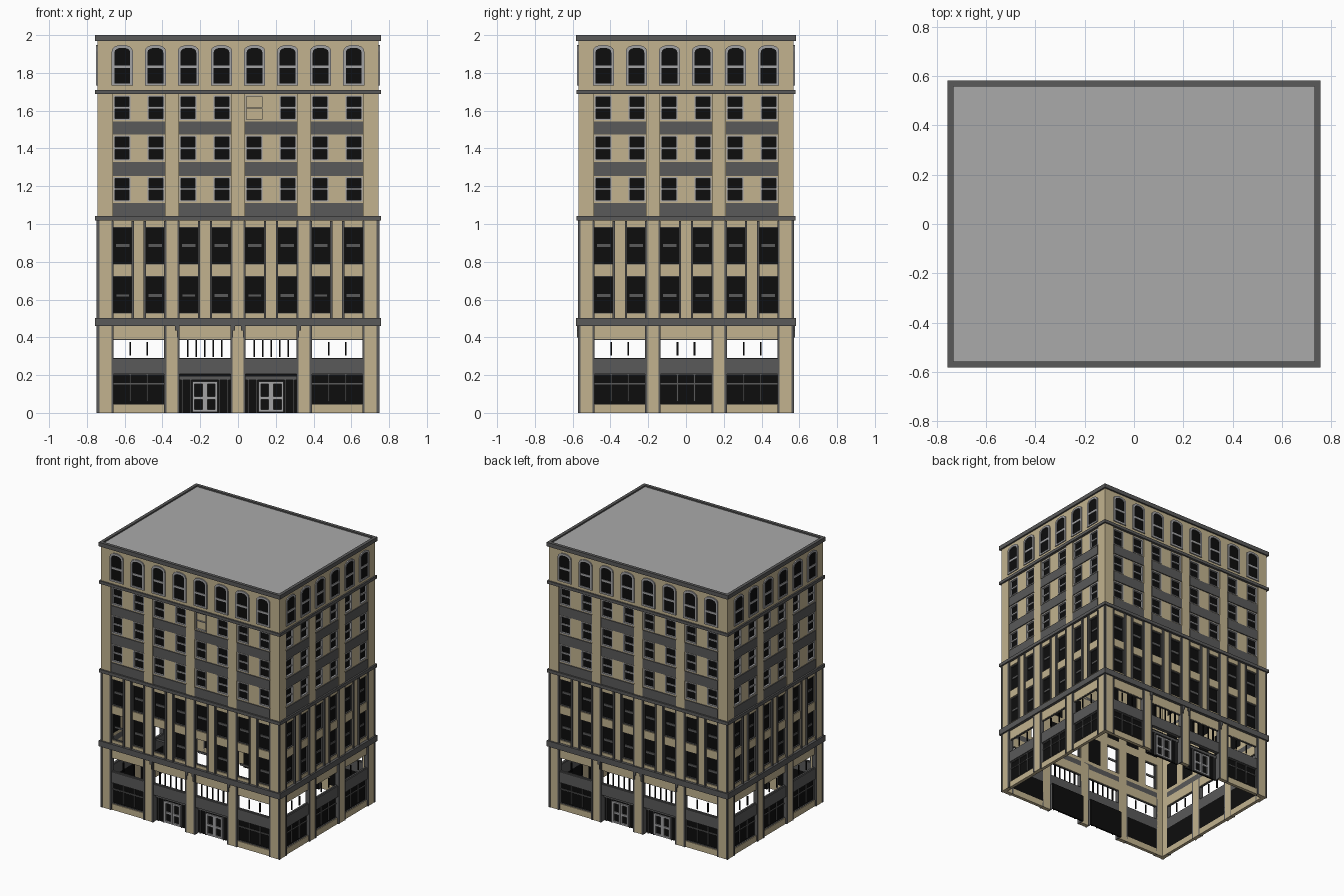
import bpy, bmesh, math
from mathutils import Matrix, Vector

if "Cube" in bpy.data.objects:
    bpy.data.objects.remove(bpy.data.objects["Cube"])

COLOURS = {
    "tan_stone": (0.54, 0.45, 0.275), "dark_grey": (0.10, 0.10, 0.10),
    "black_glass": (0.004, 0.004, 0.004), "light_grey": (0.36, 0.36, 0.37),
    "roof_grey": (0.40, 0.40, 0.40),
}
mats = {}
for n, c in COLOURS.items():
    mats[n] = bpy.data.materials.new(n)
    mats[n].diffuse_color = (*c, 1)

parts = {}           # part name -> (bmesh, material name)
side = None          # current facade: (rotation, distance from centre)


def prism(name, mat, pts, d0, d1):
    """Extrude a (u, z) outline on the current facade between depths d0 and d1 (outward +)."""
    bm = parts.setdefault(name, (bmesh.new(), mat))[0]
    rot, dist = side
    back = [bm.verts.new(rot @ Vector((u, -(dist + d0), z))) for u, z in pts]
    front = [bm.verts.new(rot @ Vector((u, -(dist + d1), z))) for u, z in pts]
    bm.faces.new(front)
    bm.faces.new(back[::-1])
    for i in range(len(pts)):
        j = (i + 1) % len(pts)
        bm.faces.new((back[i], back[j], front[j], front[i]))


def box(name, mat, u0, u1, z0, z1, d0, d1):
    prism(name, mat, [(u0, z0), (u1, z0), (u1, z1), (u0, z1)], d0, d1)


def frame(name, mat, u0, u1, z0, z1, t, d0, d1):
    box(name, mat, u0, u0 + t, z0, z1, d0, d1)
    box(name, mat, u1 - t, u1, z0, z1, d0, d1)
    box(name, mat, u0 + t, u1 - t, z0, z0 + t, d0, d1)
    box(name, mat, u0 + t, u1 - t, z1 - t, z1, d0, d1)


def pierced_wall(name, u0, u1, z0, z1, cols, rows, d0, d1):
    """Stone wall with a rectangular hole at every column / row crossing."""
    edges = [u0] + [e for c in cols for e in c] + [u1]
    for a, b in zip(edges[::2], edges[1::2]):
        if b - a > 0.001:
            box(name, "tan_stone", a, b, z0, z1, d0, d1)
    levels = [z0] + [e for r in rows for e in r] + [z1]
    for a, b in cols:
        for lo, hi in zip(levels[::2], levels[1::2]):
            if hi - lo > 0.001:
                box(name, "tan_stone", a, b, lo, hi, d0, d1)


def arch(c, hw, zb, zs, rise, n=8):
    """Outline of a window with a segmental arched head."""
    top = [(c + hw * math.cos(math.pi * i / n),
            zs + rise * math.sin(math.pi * i / n) ** 0.8) for i in range(n + 1)]
    return [(c - hw, zb), (c + hw, zb)] + top


def shop_bay(c, door):
    l, r = c - 0.14, c + 0.14
    box("shop_header", "tan_stone", l, r, 0.39, 0.46, -0.03, -0.01)
    # open transom with thin mullions
    frame("transom_frame", "dark_grey", l, r, 0.285, 0.393, 0.006, -0.025, -0.012)
    for k in ((-0.045, 0.0, 0.045, 0.09, -0.09) if door else (-0.045, 0.045)):
        box("transom_mullion", "black_glass", c + k - 0.004, c + k + 0.004,
            0.295 if door else 0.305, 0.387 if door else 0.375, -0.022, -0.014)
    box("shop_sign_band", "dark_grey", l, r, 0.205, 0.287, -0.03, -0.004)
    for s in (-1, 1):                                  # dark pier edging
        box("shop_edge", "dark_grey", c + s * 0.14 - 0.006, c + s * 0.14 + 0.006,
            0, 0.46, -0.03, 0.003)
    if door:
        d = -0.045
        box("entry_glass", "black_glass", l, r, 0, 0.205, d - 0.01, d)
        for a in (l, r - 0.004):                       # recess cheeks
            box("entry_cheek", "dark_grey", a, a + 0.004, 0, 0.205, d, -0.03)
        box("entry_head", "dark_grey", l, r, 0.175, 0.195, d, d + 0.008)
        for k in (-0.12, -0.075, 0.075, 0.12):
            box("entry_post", "dark_grey", c + k - 0.004, c + k + 0.004, 0, 0.175, d, d + 0.008)
        for a in (c - 0.067, c + 0.001):               # double door leaves
            frame("door_leaf", "light_grey", a, a + 0.066, 0.005, 0.165, 0.013, d, d + 0.01)
            box("door_rail", "light_grey", a, a + 0.066, 0.072, 0.088, d, d + 0.009)
        for s in (-1, 1):                              # brackets under the cornice
            for k, z in ((0.143, 0.40), (0.152, 0.435)):
                box("cornice_bracket", "dark_grey", c + s * k - 0.006, c + s * k + 0.006,
                    z, 0.46, 0, 0.008)
    else:
        box("shop_base", "tan_stone", l, r, 0, 0.045, -0.03, -0.006)
        box("shop_glass", "black_glass", l, r, 0.045, 0.205, -0.03, -0.022)
        frame("shop_frame", "dark_grey", l, r, 0.04, 0.208, 0.008, -0.024, -0.012)
        for k in (-0.045, 0.045):
            box("shop_mullion", "dark_grey", c + k - 0.004, c + k + 0.004, 0.06, 0.2, -0.022, -0.014)
        box("shop_mullion", "dark_grey", l, r, 0.15, 0.157, -0.022, -0.015)


def tall_bay(c, is_front):
    rows = [(0.525, 0.725), (0.785, 0.985)]
    cols = [(c - 0.14, c - 0.032), (c + 0.032, c + 0.14)]
    pierced_wall("middle_wall", c - 0.14, c + 0.14, 0.5, 1.02, cols, rows, -0.03, -0.008)
    for i, (a, b) in enumerate(cols):
        for e in (a, b):                               # dark vertical strips
            box("middle_strip", "dark_grey", e - 0.006, e + 0.006, 0.5, 1.015, -0.008, 0.003)
        for j, (lo, hi) in enumerate(rows):
            if not (is_front and i == 0 and j == 0):   # some front panes are open
                box("middle_glass", "black_glass", a, b, lo, hi, -0.03, -0.024)
            frame("middle_frame", "dark_grey", a, b, lo, hi, 0.006, -0.026, -0.014)
            m = (0.622, 0.885)[j]
            box("middle_rail", "dark_grey", a + 0.018, b - 0.018, m - 0.008, m + 0.008, -0.024, -0.018)


def upper_bay(c, blank):
    rows = [(1.12, 1.25), (1.335, 1.468), (1.55, 1.68)]
    cols = [(c - 0.135, c - 0.045), (c + 0.045, c + 0.135)]
    pierced_wall("upper_wall", c - 0.14, c + 0.14, 1.04, 1.695, cols, rows, -0.03, -0.008)
    for lo, hi in ((1.04, 1.112), (1.255, 1.328), (1.473, 1.543)):
        box("spandrel", "dark_grey", c - 0.138, c + 0.138, lo, hi, -0.008, -0.001)
    for i, (a, b) in enumerate(cols):
        for j, (lo, hi) in enumerate(rows):
            tan = blank and i == 0 and j == 2          # one bricked-up window
            box("blank_pane" if tan else "upper_glass", "tan_stone" if tan else "black_glass",
                a, b, lo, hi, -0.028, -0.02)
            frame("upper_frame", "light_grey", a, b, lo, hi, 0.004 if tan else 0.008, -0.024, -0.005)
            m, t = (lo + hi) / 2, 0.003 if tan else 0.006
            box("upper_rail", "light_grey", a, b, m - t, m + t, -0.022, -0.012)


def top_window(c):
    inner, outer = arch(c, 0.042, 1.745, 1.907, 0.026), arch(c, 0.056, 1.732, 1.912, 0.036)
    prism("arched_glass", "black_glass", inner, 0, 0.002)
    for i in range(len(inner)):                        # trim ring as short blocks
        j = (i + 1) % len(inner)
        if (Vector(outer[i]) - Vector(outer[j])).length > 0.0005:
            prism("arched_trim", "light_grey", [outer[i], outer[j], inner[j], inner[i]], 0, 0.008)
    box("arched_rail", "light_grey", c - 0.042, c + 0.042, 1.825, 1.84, 0.002, 0.006)


T = 0.03             # wall thickness
for k in range(4):
    wide = k % 2 == 0
    half, dist, n = (0.745, 0.57, 4) if wide else (0.57, 0.745, 3)
    side = (Matrix.Rotation(k * math.pi / 2, 3, 'Z'), dist)
    end = half if wide else half - T
    centres = [(i - (n - 1) / 2) * 0.35 for i in range(n)]
    # corner piers, piers between bays and plain top storey
    for s in (-1, 1):
        a, b = sorted((s * (half - 0.08), s * end))
        box("corner_pier", "tan_stone", a, b, 0, 1.7, -T, 0)
        a, b = sorted((s * (half - 0.011), s * half))
        box("corner_strip", "dark_grey", a, b, 0, 1.02, 0, 0.003)
    for c in centres[1:]:
        box("pier", "tan_stone", c - 0.21, c - 0.14, 0, 1.7, -T, 0)
    box("top_wall", "tan_stone", -end, end, 1.7, 1.975, -T, 0)
    for i, c in enumerate(centres):
        shop_bay(c, wide and i in (1, 2))
        tall_bay(c, k == 0)
        upper_bay(c, k == 0 and i == 2)
        for s in (-1, 1):
            top_window(c + s * 0.0875)
    # cornice bands and parapet
    for name, z0, z1, out, back in (("shop_cornice", 0.46, 0.503, 0.012, -T),
                                    ("middle_cornice", 1.018, 1.042, 0.011, -T),
                                    ("upper_cornice", 1.688, 1.71, 0.011, -T),
                                    ("parapet", 1.97, 2.0, 0.012, -0.012)):
        e = half + (out if wide else back)
        box(name, "dark_grey", -e, e, z0, z1, back, out)

# roof slab
side = (Matrix.Identity(3), 0)
box("roof", "roof_grey", -0.735, 0.735, 1.975, 1.99, -0.56, 0.56)

for name, (bm, mat) in parts.items():
    bmesh.ops.recalc_face_normals(bm, faces=bm.faces)
    me = bpy.data.meshes.new(name)
    bm.to_mesh(me)
    bm.free()
    me.materials.append(mats[mat])
    bpy.context.collection.objects.link(bpy.data.objects.new(name, me))

for m in bpy.data.materials:
    if m.users and not m.is_grease_pencil:
        m.use_nodes = True
        m.node_tree.nodes["Principled BSDF"].inputs["Base Color"].default_value = m.diffuse_color
